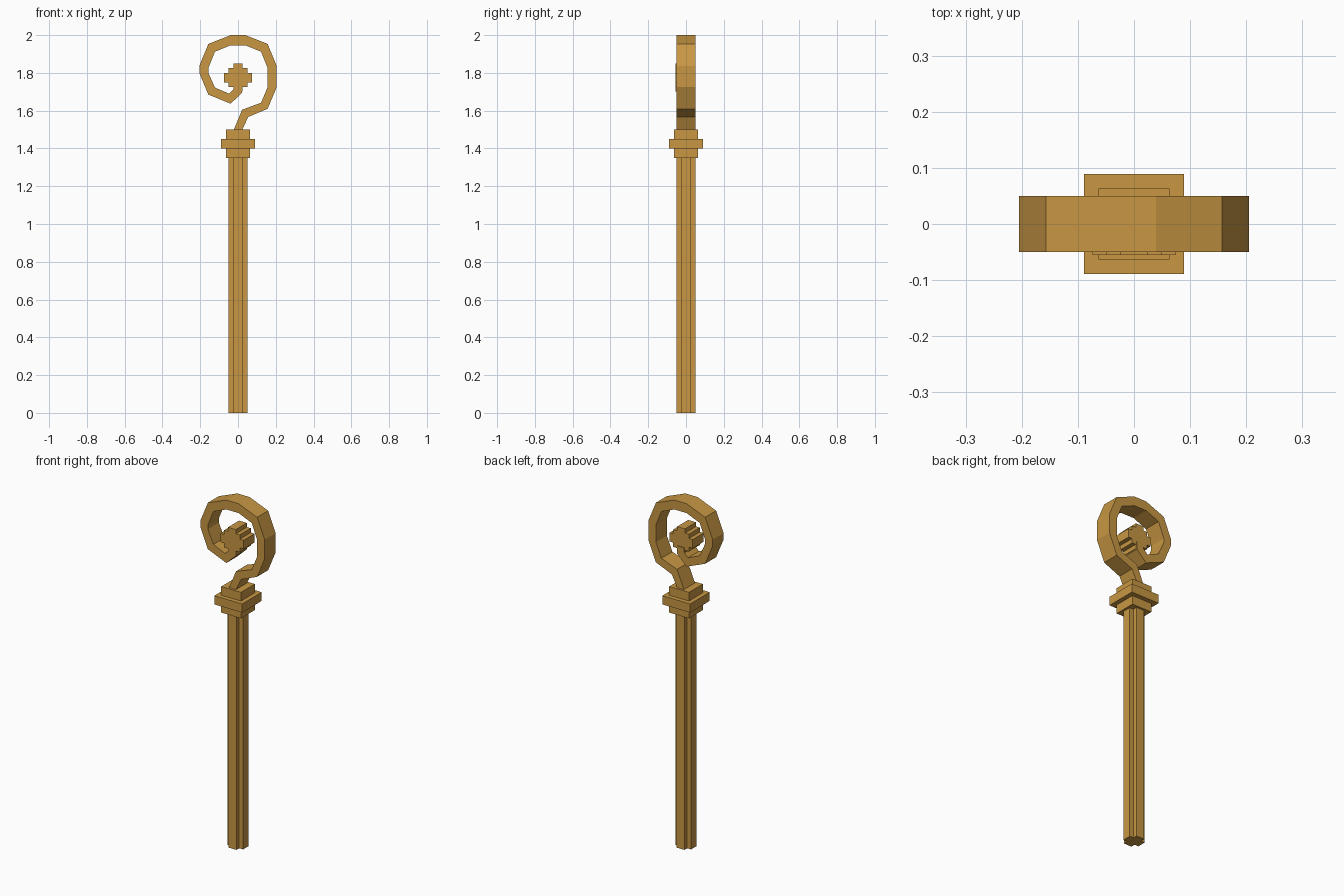
import bpy
import bmesh
from mathutils import Vector

default = bpy.data.objects.get("Cube")
if default:
    bpy.data.objects.remove(default, do_unlink=True)

GOLD = (0.58, 0.31, 0.057, 1)
gold = bpy.data.materials.new("antique gold")
gold.use_nodes = True
gold.diffuse_color = GOLD
gold.node_tree.nodes["Principled BSDF"].inputs["Base Color"].default_value = GOLD


def prism(name, outline, lo, hi, place):
    """Extrude a 2D outline from lo to hi; place maps (a, b, depth) to xyz."""
    bm = bmesh.new()
    face = bm.faces.new([bm.verts.new(place(a, b, lo)) for a, b in outline])
    ext = bmesh.ops.extrude_face_region(bm, geom=[face], use_keep_orig=True)
    shift = Vector(place(0, 0, hi)) - Vector(place(0, 0, lo))
    verts = [v for v in ext["geom"] if isinstance(v, bmesh.types.BMVert)]
    bmesh.ops.translate(bm, verts=verts, vec=shift)
    bmesh.ops.recalc_face_normals(bm, faces=bm.faces)
    mesh = bpy.data.meshes.new(name)
    bm.to_mesh(mesh)
    bm.free()
    mesh.materials.append(gold)
    obj = bpy.data.objects.new(name, mesh)
    bpy.context.collection.objects.link(obj)
    return obj


def four_way(quarter, cx=0, cy=0):
    """Mirror a quarter outline (+x axis round to +y axis) into a closed loop."""
    half = quarter + [(-a, b) for a, b in reversed(quarter)]
    loop = half + [(-a, -b) for a, b in half]
    return [(a + cx, b + cy) for a, b in loop]


def upright(a, b, d):
    return (a, b, d)


def facing_front(a, b, d):
    return (a, d, b)


# Fluted shaft with a plus-shaped section
prism("shaft", four_way([(0.05, 0.025), (0.025, 0.025), (0.025, 0.05)]),
      0, 1.35, upright)

# Stacked square collar
for name, half, base in (("collar_lower", 0.063, 1.35),
                         ("collar_middle", 0.089, 1.40),
                         ("collar_upper", 0.063, 1.45)):
    prism(name, four_way([(half, half)]), base, base + 0.05, upright)

# Curled crook: outer edge from the neck round to the tip, then inner edge back
outer = [(0.022, 1.50), (0.055, 1.567), (0.157, 1.61), (0.205, 1.725),
         (0.205, 1.837), (0.157, 1.953), (0.039, 2.0), (-0.039, 2.0),
         (-0.157, 1.953), (-0.205, 1.837), (-0.205, 1.80), (-0.157, 1.685),
         (-0.039, 1.637), (0.022, 1.695), (0.022, 1.74)]
inner = [(-0.022, 1.50), (0.022, 1.605), (0.122, 1.642), (0.157, 1.725),
         (0.157, 1.825), (0.122, 1.912), (0.039, 1.946), (-0.039, 1.946),
         (-0.122, 1.912), (-0.157, 1.825), (-0.157, 1.80), (-0.122, 1.722),
         (-0.047, 1.69), (-0.022, 1.715), (-0.022, 1.74)]
prism("crook", outer + inner[::-1], -0.05, 0.05, facing_front)

# Stepped cross boss at the centre of the curl
steps = [(0.074, 0.025), (0.05, 0.025), (0.05, 0.05), (0.025, 0.05),
         (0.025, 0.074)]
prism("cross_boss", four_way(steps, 0, 1.775), -0.055, 0.045, facing_front)
